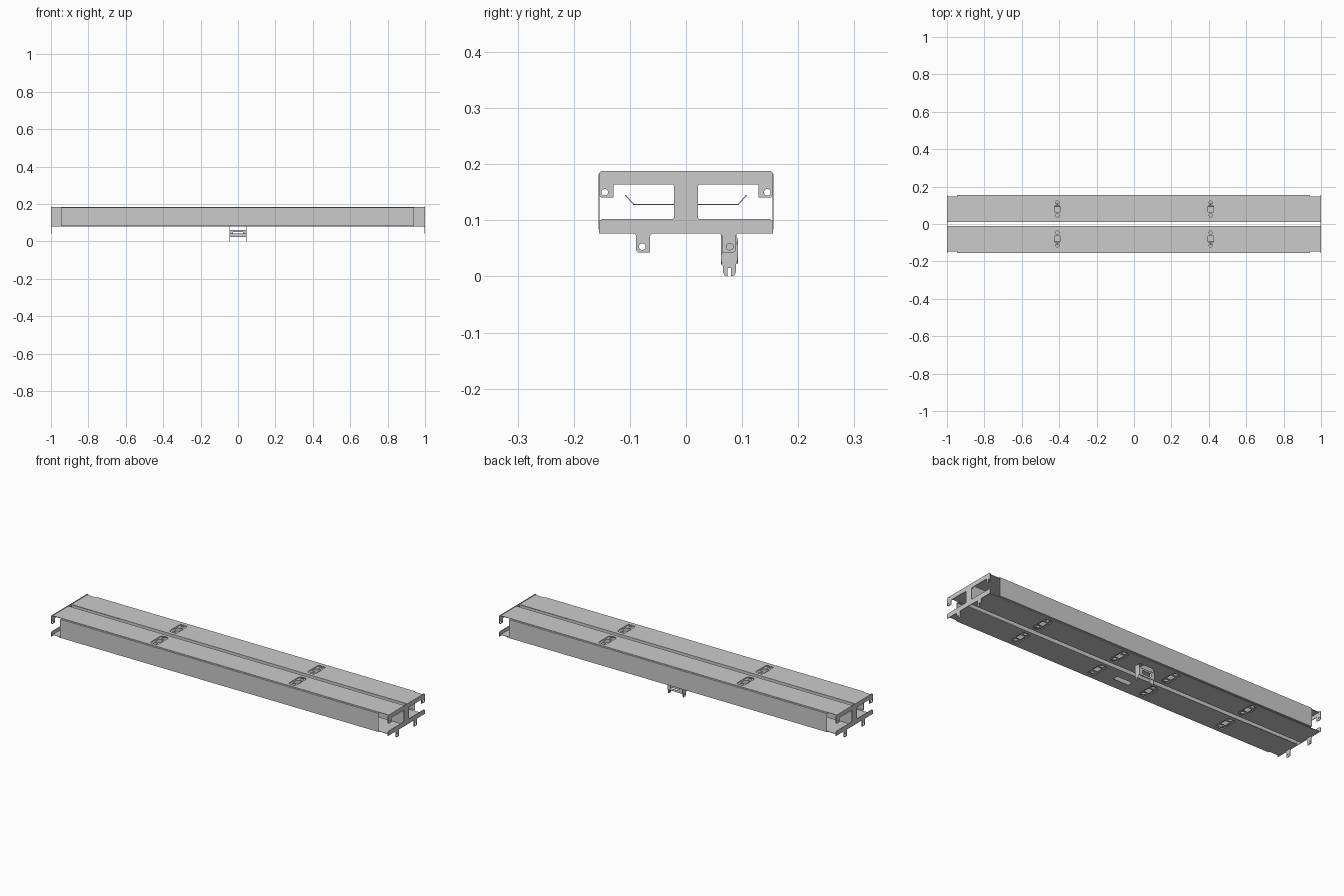
import bpy, math
from mathutils import Matrix, Vector

if "Cube" in bpy.data.objects:
    bpy.data.objects.remove(bpy.data.objects["Cube"])

T = 0.002  # sheet thickness
AXES = {
    'xy': Matrix(((1, 0, 0), (0, 1, 0), (0, 0, 1))),
    'yz': Matrix(((0, 0, 1), (1, 0, 0), (0, 1, 0))),
    'xz': Matrix(((1, 0, 0), (0, 0, -1), (0, 1, 0))),
}


def sheet(name, plane, pos, loops, t=T):
    """Flat sheet cut from 2D loops (outline first, then holes)."""
    cu = bpy.data.curves.new(name, 'CURVE')
    cu.dimensions, cu.fill_mode, cu.extrude = '2D', 'BOTH', t / 2
    for pts in loops:
        sp = cu.splines.new('POLY')
        sp.points.add(len(pts) - 1)
        for p, (u, v) in zip(sp.points, pts):
            p.co = (u, v, 0, 1)
        sp.use_cyclic_u = True
    tmp = bpy.data.objects.new(name + "_tmp", cu)
    bpy.context.collection.objects.link(tmp)
    dg = bpy.context.evaluated_depsgraph_get()
    me = bpy.data.meshes.new_from_object(tmp.evaluated_get(dg))
    bpy.data.objects.remove(tmp)
    me.transform(Matrix.Translation(Vector(pos)) @ AXES[plane].to_4x4())
    me.name = name
    ob = bpy.data.objects.new(name, me)
    bpy.context.collection.objects.link(ob)
    return ob


def rect(u0, u1, v0, v1, c=0.0):
    if c == 0:
        return [(u0, v0), (u1, v0), (u1, v1), (u0, v1)]
    return [(u0 + c, v0), (u1 - c, v0), (u1, v0 + c), (u1, v1 - c),
            (u1 - c, v1), (u0 + c, v1), (u0, v1 - c), (u0, v0 + c)]


def ring(u, v, r, n=16):
    return [(u + r * math.cos(i * 2 * math.pi / n), v + r * math.sin(i * 2 * math.pi / n))
            for i in range(n)]


def folded(name, profile, x0, x1, t=T):
    """Sheet bent along a yz profile and run along x."""
    pts = [(x, y, z) for x in (x0, x1) for y, z in profile]
    n = len(profile)
    me = bpy.data.meshes.new(name)
    me.from_pydata(pts, [], [(i, i + 1, n + i + 1, n + i) for i in range(n - 1)])
    ob = bpy.data.objects.new(name, me)
    bpy.context.collection.objects.link(ob)
    mod = ob.modifiers.new("thickness", 'SOLIDIFY')
    mod.thickness, mod.offset = t, 0
    return ob


TOP, BOT, CY = 0.184, 0.082, 0.08
clip_rows = {TOP: (-0.41, 0.41), BOT: (-0.62, -0.155, 0.155, 0.62)}

for s, side in ((-1, "front"), (1, "back")):
    # top and bottom tray plates with their pressed snap clips
    for z, xs in clip_rows.items():
        level = "top" if z == TOP else "bottom"
        y0, y1 = sorted((s * 0.012, s * 0.146))
        loops = [rect(-0.998, 0.998, y0, y1)]
        for x in xs:
            yc = s * CY
            loops.append(rect(x - 0.022, x + 0.022, yc - 0.049, yc + 0.049, 0.008))
            sink = -0.004 if z == TOP else 0.004
            sheet(f"{side}_{level}_clip", 'xy', (x, yc, z + sink), [
                rect(-0.022, 0.022, -0.049, 0.049, 0.008),
                rect(-0.014, 0.014, -0.016, 0.016),
                ring(0, 0.034, 0.009), ring(0, -0.034, 0.009)])
        if z == BOT:
            loops.append(rect(-0.045, 0.045, s * CY - 0.014, s * CY + 0.014))
        sheet(f"{side}_{level}_plate", 'xy', (0, 0, z), loops)

    # inner web
    sheet(f"{side}_inner_web", 'xz', (0, s * 0.013, 0), [rect(-0.998, 0.998, BOT, TOP)])

    # outer side panel with top and bottom return flanges
    folded(f"{side}_side_panel",
           [(s * 0.143, TOP - 0.002), (s * 0.155, TOP - 0.002),
            (s * 0.155, BOT + 0.002), (s * 0.143, BOT + 0.002)], -0.946, 0.942)

    # cable support tongues bent out of the web
    for x in (-0.8, -0.4, 0, 0.4, 0.8):
        folded(f"{side}_cable_tongue",
               [(s * 0.013, 0.128), (s * 0.093, 0.128), (s * 0.108, 0.145)],
               x - 0.03, x + 0.03)

# end plates with hanging lugs
half = [(0.021, 0.167), (0.024, 0.164), (0.129, 0.164), (0.129, 0.141), (0.151, 0.141),
        (0.155, 0.145), (0.155, 0.184), (0.151, 0.188)]
lower = [(0.151, 0.102), (0.155, 0.098), (0.155, 0.077), (0.093, 0.077), (0.089, 0.073),
         (0.089, 0.047), (0.085, 0.043), (0.064, 0.043), (0.064, 0.073), (0.060, 0.077)]
right = ([(0.060, 0.077)] + lower[-2::-1] +
         [(0.024, 0.102), (0.021, 0.105), (0.021, 0.161)] + half[1:])
outline = right + [(-y, z) for y, z in reversed(right)]
for e, end in ((-1, "left"), (1, "right")):
    sheet(f"{end}_end_plate", 'yz', (e * 0.9985, 0, 0), [
        outline, ring(-0.145, 0.15, 0.006), ring(0.145, 0.15, 0.006),
        ring(-0.078, 0.053, 0.006), ring(0.078, 0.053, 0.006)], 0.003)
    # locking tabs on the end plate face
    for s in (-1, 1):
        for y in (0.027, 0.129):
            for z in (TOP, BOT):
                sheet("locking_tab", 'xy', (e * 0.998, s * y, z), [rect(-0.002, 0.002, -0.008, 0.008)])
        sheet("web_tab", 'xz', (e * 0.998, s * 0.013, 0.132), [rect(-0.002, 0.002, -0.008, 0.008)])

# hanger bracket under the back tray: slotted cheeks and a windowed bridge
cheek = [(0.062, 0.081), (0.062, 0.022), (0.066, 0.018), (0.066, 0.007), (0.069, 0.002), (0.074, 0.0),
         (0.074, 0.015), (0.080, 0.015), (0.080, 0.0), (0.086, 0.002), (0.089, 0.007),
         (0.089, 0.022), (0.093, 0.026), (0.093, 0.066), (0.090, 0.070), (0.090, 0.081)]
for x in (-0.044, 0.044):
    sheet("hanger_cheek", 'yz', (x, 0, 0), [cheek])
sheet("hanger_bridge", 'xz', (0, 0.092, 0),
      [rect(-0.045, 0.045, 0.023, 0.062), rect(-0.026, 0.026, 0.034, 0.052)])
sheet("hanger_inner_bridge", 'xz', (0, 0.063, 0), [rect(-0.045, 0.045, 0.023, 0.042)])
